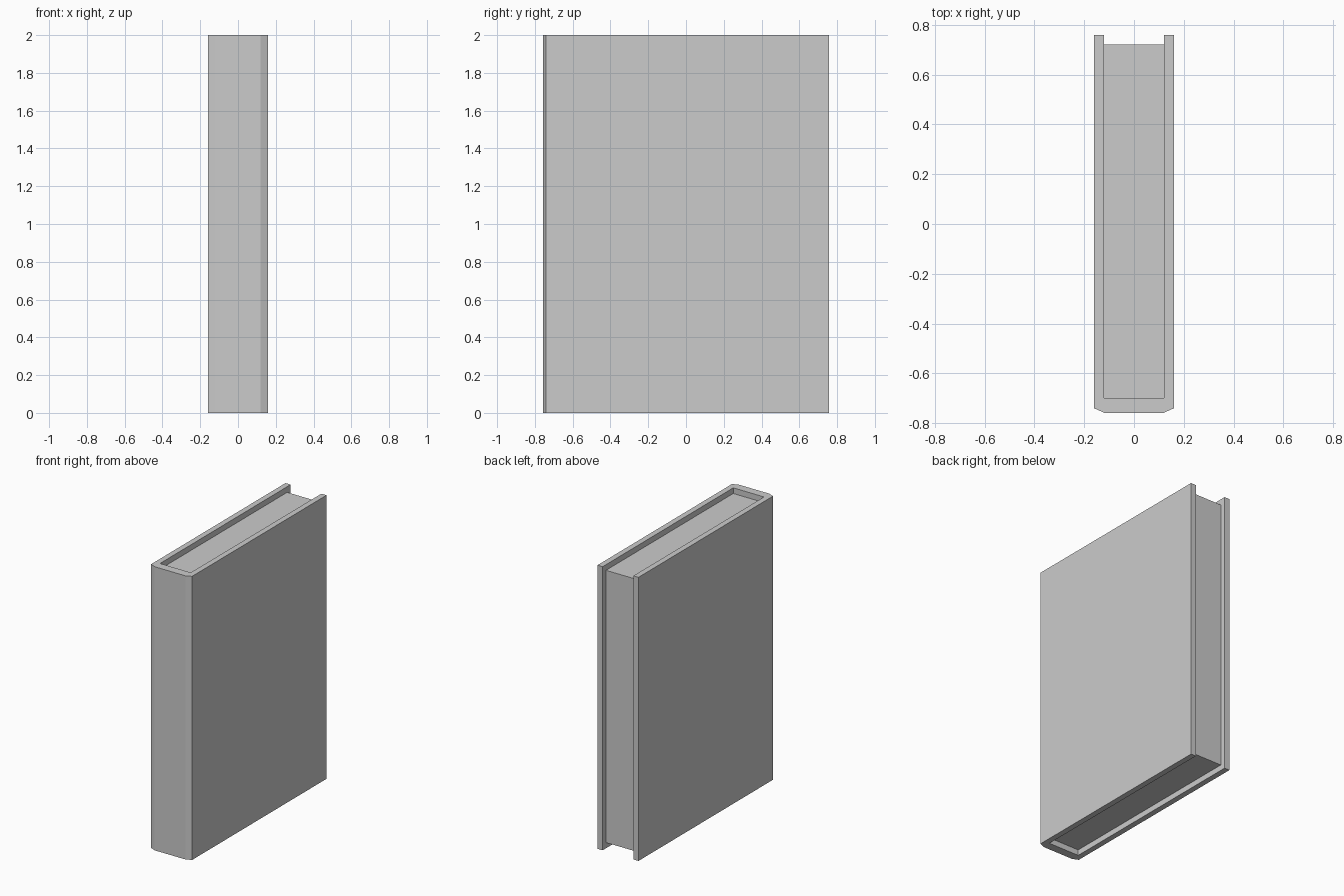
import bpy, bmesh

if "Cube" in bpy.data.objects:
    bpy.data.objects.remove(bpy.data.objects["Cube"])


def extrude_profile(name, points, z0, z1):
    """Extrude a closed xy outline from z0 up to z1."""
    bm = bmesh.new()
    face = bm.faces.new([bm.verts.new((x, y, z0)) for x, y in points])
    ext = bmesh.ops.extrude_face_region(bm, geom=[face], use_keep_orig=True)
    top = [v for v in ext["geom"] if isinstance(v, bmesh.types.BMVert)]
    bmesh.ops.translate(bm, verts=top, vec=(0, 0, z1 - z0))
    bmesh.ops.recalc_face_normals(bm, faces=bm.faces)
    mesh = bpy.data.meshes.new(name)
    bm.to_mesh(mesh)
    bm.free()
    obj = bpy.data.objects.new(name, mesh)
    bpy.context.collection.objects.link(obj)
    return obj


HEIGHT, RECESS = 2.0, 0.04
OUT_X, IN_X = 0.16, 0.12
HALF_Y, SPINE_IN, PAGE_BACK = 0.758, -0.698, 0.72

# Cover: U-shaped outline with a bevelled spine, right half mirrored to the left
half = [(IN_X, SPINE_IN), (IN_X, HALF_Y), (OUT_X, HALF_Y),
        (OUT_X, -0.74), (IN_X, -HALF_Y)]
cover = half + [(-x, y) for x, y in reversed(half)]
extrude_profile("book_cover", cover, 0, HEIGHT)

# Page block, set in from the top, bottom and open edge
pages = [(-IN_X, SPINE_IN), (IN_X, SPINE_IN), (IN_X, PAGE_BACK), (-IN_X, PAGE_BACK)]
extrude_profile("page_block", pages, RECESS, HEIGHT - RECESS)
